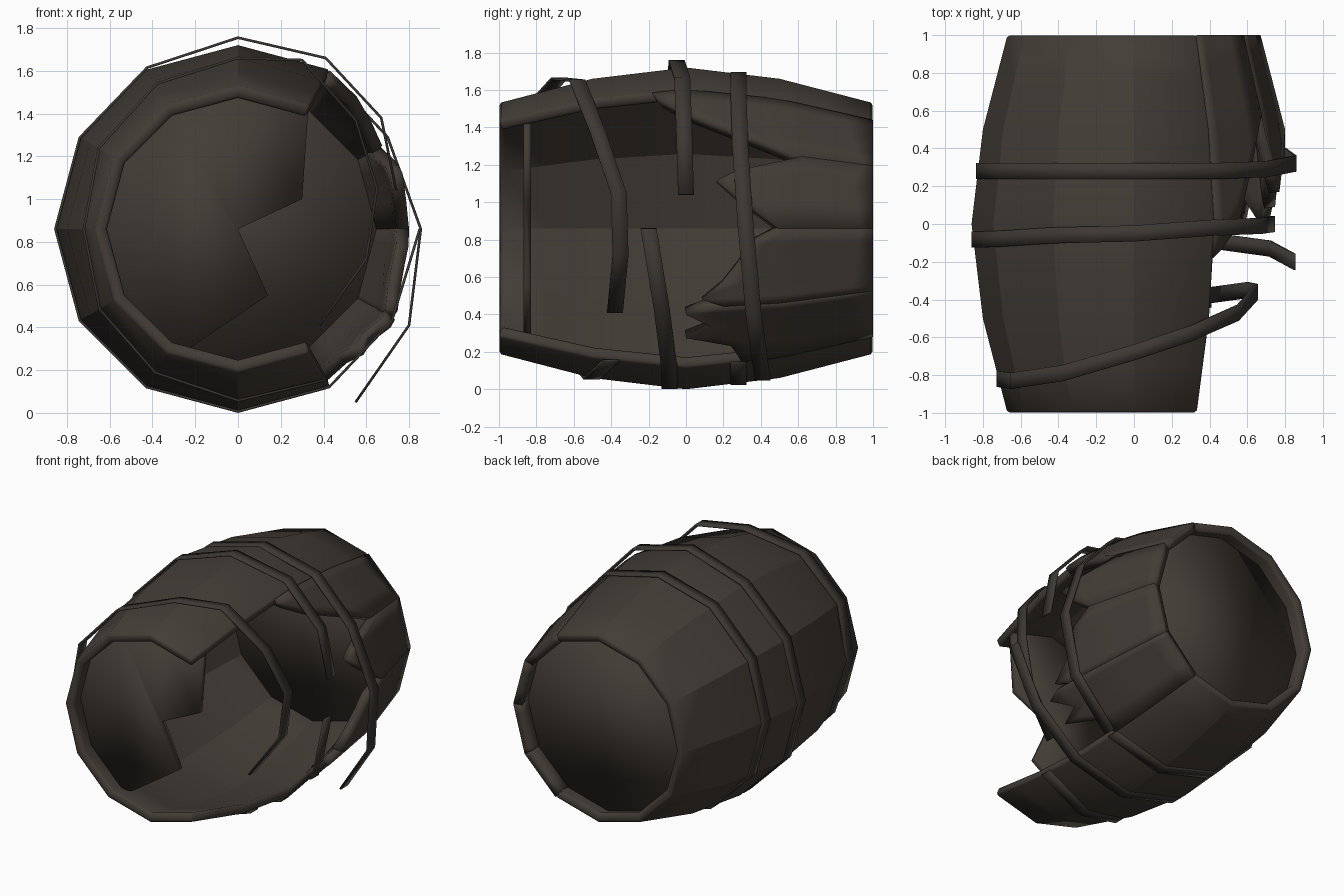
import bpy, bmesh, math

if "Cube" in bpy.data.objects:
    bpy.data.objects.remove(bpy.data.objects["Cube"])

CZ = 0.86            # height of the barrel axis
THICK = 0.06         # stave thickness


def material(name, col):
    m = bpy.data.materials.new(name)
    m.diffuse_color = (*col, 1)
    m.use_nodes = True
    m.node_tree.nodes["Principled BSDF"].inputs["Base Color"].default_value = m.diffuse_color
    return m


WOOD = material("dark_wood", (0.056, 0.046, 0.037))
IRON = material("dark_iron", (0.046, 0.039, 0.033))


def radius(y):
    """Bulging barrel profile, widest in the middle."""
    a = abs(y)
    return 0.86 - 0.12 * a if a < 0.5 else 0.80 - 0.26 * (a - 0.5)


def ring_point(deg, y, offset=0.0):
    a = math.radians(deg)
    r = radius(y) + offset
    return (r * math.cos(a), y, CZ + r * math.sin(a))


def finish(name, bm, mat, thickness=0, offset=-1, bevel=0):
    me = bpy.data.meshes.new(name)
    bm.to_mesh(me)
    bm.free()
    me.materials.append(mat)
    ob = bpy.data.objects.new(name, me)
    bpy.context.collection.objects.link(ob)
    bpy.ops.object.select_all(action='DESELECT')
    ob.select_set(True)
    bpy.context.view_layer.objects.active = ob
    bpy.ops.object.shade_smooth_by_angle(angle=math.radians(25))
    if thickness:
        s = ob.modifiers.new("thickness", 'SOLIDIFY')
        s.thickness = thickness
        s.offset = offset
        s.use_even_offset = True
    if bevel:
        b = ob.modifiers.new("worn_edges", 'BEVEL')
        b.width = bevel
        b.limit_method = 'ANGLE'
        b.angle_limit = math.radians(50)
    return ob


def add_stave(bm, k, front):
    """Flat-sided stave k; front lists (fraction across, front end y)."""
    n = 8
    cols = []
    for u, y0 in front:
        col = []
        for j in range(n + 1):
            y = y0 + (1 - y0) * j / n
            a, b = ring_point(30 * k, y), ring_point(30 * k + 30, y)
            col.append(bm.verts.new([p + (q - p) * u for p, q in zip(a, b)]))
        cols.append(col)
    for c, d in zip(cols, cols[1:]):
        for j in range(n):
            bm.faces.new((c[j], c[j + 1], d[j + 1], d[j]))


# Whole staves
bm = bmesh.new()
for k in range(2, 10):
    add_stave(bm, k, [(0, -1), (1, -1)])
bmesh.ops.remove_doubles(bm, verts=bm.verts, dist=1e-4)
finish("whole_staves", bm, WOOD, THICK, bevel=0.012)

# Splintered staves on the right side
broken = {
    1: [(0, 0.58), (0.3, 0.3), (0.6, 0.0), (0.85, -0.13), (1, -0.18)],
    0: [(0, 0.5), (0.35, 0.3), (0.62, 0.17), (0.75, 0.27), (1, 0.62)],
    -1: [(0, 0.2), (0.1, 0.09), (0.3, 0.2), (0.6, 0.3), (0.8, 0.34), (1, 0.5)],
    -2: [(0, 0.3), (0.3, 0.24), (0.5, 0.0), (0.65, 0.14), (0.9, 0.0), (1, 0.1)],
}
for i, (k, front) in enumerate(broken.items()):
    bm = bmesh.new()
    add_stave(bm, k, front)
    finish(f"broken_stave_{i + 1}", bm, WOOD, THICK)


# Barrel heads
def head(name, y, outline):
    bm = bmesh.new()
    bm.faces.new([bm.verts.new((x, y, z)) for x, z in outline])
    bmesh.ops.triangulate(bm, faces=bm.faces)
    finish(name, bm, WOOD, 0.04, 0)


def rim(degs, y):
    return [(p[0], p[2]) for p in (ring_point(d, y, -0.05) for d in degs)]


head("back_head", 0.86, rim(range(0, 360, 30), 0.86))
head("broken_front_head", -0.85, rim(range(60, 241, 30), -0.85) +
     [(-0.23, 0.3), (0.14, 0.55), (0.0, 0.86), (0.3, 1.0)])


# Sprung iron hoops
def hoop(name, path, width=0.085):
    bm = bmesh.new()
    pairs = [[bm.verts.new((x, y + s * width / 2, z)) for s in (-1, 1)]
             for x, y, z in path]
    for (a, b), (c, d) in zip(pairs, pairs[1:]):
        bm.faces.new((a, b, d, c))
    finish(name, bm, IRON, 0.012, 0)


def arc(start, end, y0, y1):
    n = abs(end - start) // 30
    step = 30 if end > start else -30
    return [ring_point(start + step * i, y0 + (y1 - y0) * i / n, 0.004)
            for i in range(n + 1)]


hoop("middle_hoop",
     [(0.74, 0.0, 1.04), (0.67, -0.01, 1.38), (0.41, -0.02, 1.66),
      (0, -0.05, 1.755), (-0.425, -0.06, 1.615)] +
     arc(150, 300, -0.08, -0.09) +
     [(0.72, -0.13, 0.43), (0.85, -0.2, 0.86)])

hoop("rear_hoop",
     arc(300, 90, 0.28, 0.28) +
     [(0.42, 0.28, 1.59), (0.70, 0.29, 1.29), (0.855, 0.32, 0.86),
      (0.80, 0.36, 0.41), (0.55, 0.41, 0.05)])

hoop("front_hoop",
     arc(300, 180, -0.4, -0.82) +
     [(-0.65, -0.83, 1.24), (-0.38, -0.79, 1.54), (0, -0.68, 1.66),
      (0.3, -0.58, 1.65), (0.55, -0.47, 1.37), (0.65, -0.36, 1.05),
      (0.6, -0.35, 0.72), (0.38, -0.38, 0.41)])
